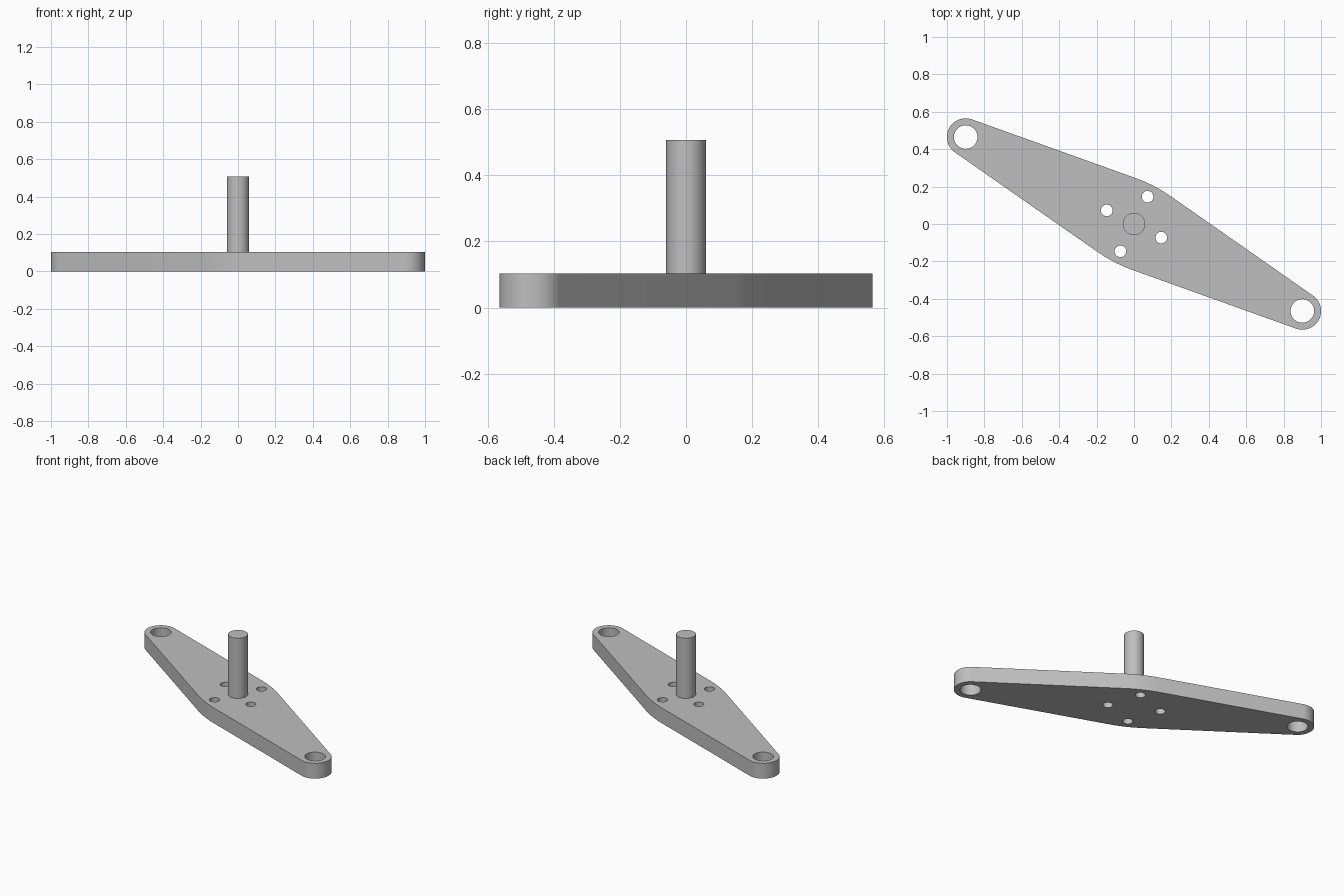
import bpy, bmesh, math
from mathutils import Vector, Matrix

cube = bpy.data.objects.get("Cube")
if cube:
    bpy.data.objects.remove(cube, do_unlink=True)

# Main dimensions
END = Vector((0.9, -0.465))     # centre of one arm tip
TIP_R, EYE_R = 0.1, 0.063       # tip rounding, end hole
WAIST, BEND_R = 0.234, 0.8      # edge distance from the centre, waist rounding
THICK = 0.103
ROD_R, ROD_TOP = 0.06, 0.508
BOLT_R, BOLT_CIRCLE = 0.031, 0.163

grey = bpy.data.materials.new("plain grey")
grey.use_nodes = True
colour = (0.52, 0.52, 0.52, 1)
grey.diffuse_color = colour
grey.node_tree.nodes["Principled BSDF"].inputs["Base Color"].default_value = colour


def add_object(name, bm):
    bmesh.ops.recalc_face_normals(bm, faces=bm.faces)
    mesh = bpy.data.meshes.new(name)
    bm.to_mesh(mesh)
    bm.free()
    mesh.materials.append(grey)
    obj = bpy.data.objects.new(name, mesh)
    bpy.context.collection.objects.link(obj)
    return obj


def prism(bm, outline, z0, z1):
    face = bm.faces.new([bm.verts.new((p.x, p.y, z0)) for p in outline])
    top = bmesh.ops.extrude_face_region(bm, geom=[face])["geom"]
    verts = [v for v in top if isinstance(v, bmesh.types.BMVert)]
    bmesh.ops.translate(bm, verts=verts, vec=(0, 0, z1 - z0))


def arc(centre, radius, start, end, steps):
    angles = [start + (end - start) * i / steps for i in range(steps + 1)]
    return [centre + radius * Vector((math.cos(t), math.sin(t))) for t in angles]


def disc(centre, radius):
    return arc(centre, radius, 0, math.tau, 48)[:-1]


def smooth(obj):
    bpy.ops.object.select_all(action='DESELECT')
    obj.select_set(True)
    bpy.context.view_layer.objects.active = obj
    bpy.ops.object.shade_smooth_by_angle(angle=math.radians(30))


# Plate: half outline along the arm, repeated by a half turn
reach = END.length
taper = math.asin((WAIST - TIP_R) / reach)
right = math.pi / 2
tip = arc(Vector((reach, 0)), TIP_R, taper - right, right - taper, 32)
bend_centre = Vector((0, (WAIST - BEND_R) / math.cos(taper)))
bend = arc(bend_centre, BEND_R, right - taper, right + taper, 12)
half = tip + bend
turn = Matrix.Rotation(math.atan2(END.y, END.x), 2)
outline = [turn @ p for p in half + [-p for p in half]]
bm = bmesh.new()
prism(bm, outline, 0, THICK)
plate = add_object("plate", bm)

# Holes: one in each tip, four around the rod
bm = bmesh.new()
for centre in (END, -END):
    prism(bm, disc(centre, EYE_R), -0.1, 0.2)
for i in range(4):
    t = math.radians(63.5) + i * right
    centre = BOLT_CIRCLE * Vector((math.cos(t), math.sin(t)))
    prism(bm, disc(centre, BOLT_R), -0.1, 0.2)
cutter = add_object("hole_cutter", bm)
cutter.hide_render = True

cut = plate.modifiers.new("holes", 'BOOLEAN')
cut.operation = 'DIFFERENCE'
cut.solver = 'EXACT'
cut.object = cutter
bpy.context.view_layer.objects.active = plate
bpy.ops.object.modifier_apply(modifier=cut.name)
bpy.data.objects.remove(cutter, do_unlink=True)
smooth(plate)

# Upright rod
bm = bmesh.new()
prism(bm, disc(Vector((0, 0)), ROD_R), THICK - 0.01, ROD_TOP)
smooth(add_object("rod", bm))
